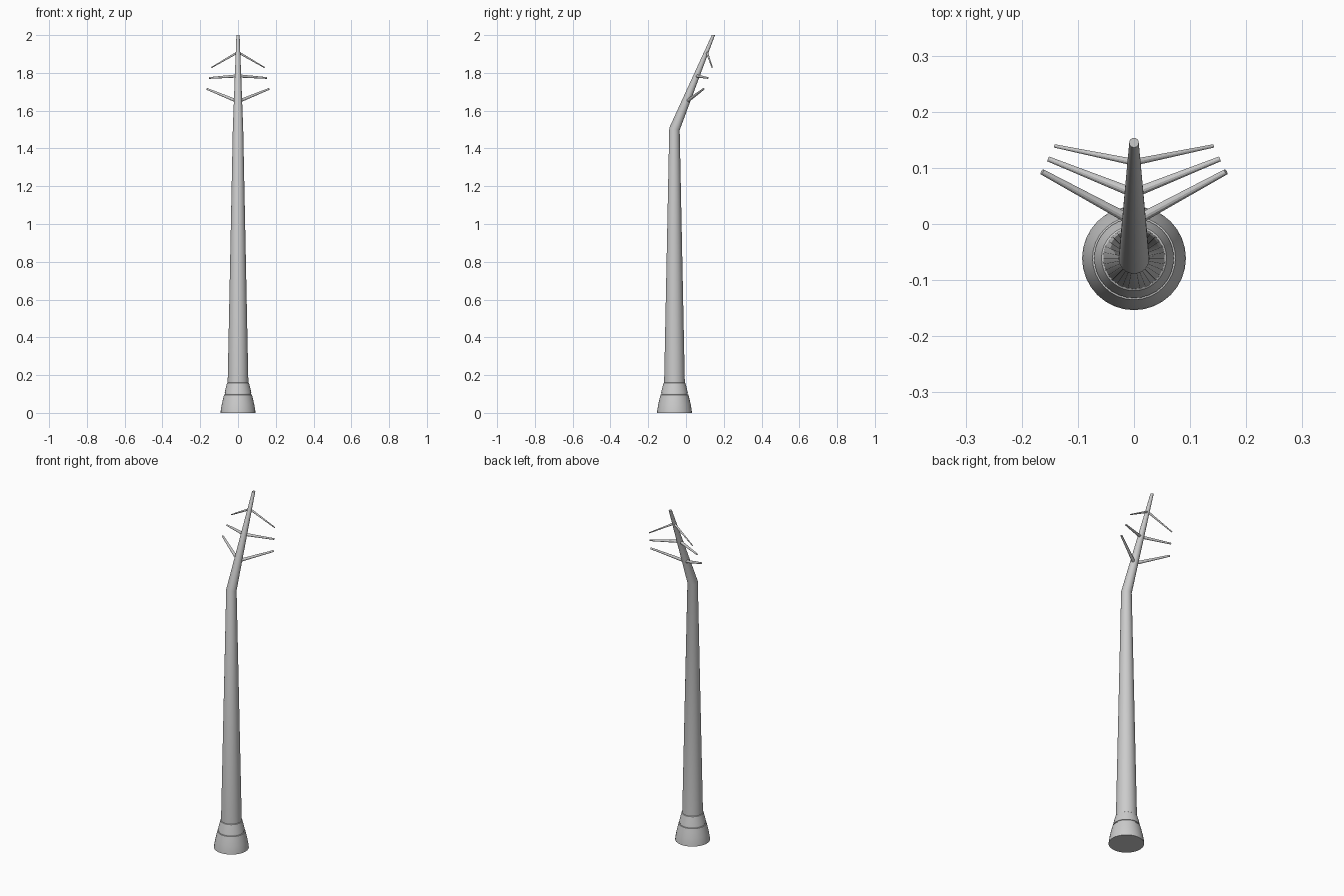
import bpy, bmesh
from math import sin, cos, pi
from mathutils import Vector

if "Cube" in bpy.data.objects:
    bpy.data.objects.remove(bpy.data.objects["Cube"])

BASE_Y = -0.061


def finish(name, bm):
    bmesh.ops.recalc_face_normals(bm, faces=bm.faces)
    me = bpy.data.meshes.new(name)
    bm.to_mesh(me)
    bm.free()
    ob = bpy.data.objects.new(name, me)
    bpy.context.collection.objects.link(ob)
    bpy.ops.object.select_all(action='DESELECT')
    ob.select_set(True)
    bpy.context.view_layer.objects.active = ob
    bpy.ops.object.shade_smooth_by_angle(angle=0.5)
    return ob


def loft(name, rings, n=32):
    """Skin closed rings given as (centre, radius, side axis, other axis)."""
    bm = bmesh.new()
    loops = []
    for c, r, u, v in rings:
        loops.append([bm.verts.new(Vector(c) + r * (cos(2*pi*i/n) * Vector(u) + sin(2*pi*i/n) * Vector(v)))
                      for i in range(n)])
    for a, b in zip(loops, loops[1:]):
        for i in range(n):
            j = (i + 1) % n
            bm.faces.new((a[i], a[j], b[j], b[i]))
    bm.faces.new(loops[0])
    bm.faces.new(loops[-1])
    return finish(name, bm)


X, Y = (1, 0, 0), (0, 1, 0)

# flared foot with a narrow groove
foot = [(0.0925, 0), (0.091, 0.015), (0.086, 0.045), (0.079, 0.075), (0.074, 0.096),
        (0.069, 0.097), (0.068, 0.104), (0.071, 0.105), (0.064, 0.135), (0.058, 0.158), (0.055, 0.16)]
loft("foot", [((0, BASE_Y, z), r, X, Y) for r, z in foot])

# tapered pole with a mitred bend near the top
loft("pole", [((0, BASE_Y, 0.15), 0.055, X, Y),
              ((0, BASE_Y, 1.503), 0.0275, X, (0, 1, -0.22)),
              ((0, 0.145, 2.0), 0.0085, X, Y)])

# three pairs of side spikes: root, tip, root radius, tip radius
spikes = [("lower_spike", (0, 0.004, 1.648), (0.164, 0.093, 1.715), 0.009, 0.005),
          ("middle_spike", (0, 0.055, 1.784), (0.153, 0.116, 1.773), 0.0085, 0.0045),
          ("upper_spike", (0, 0.110, 1.910), (0.141, 0.139, 1.828), 0.006, 0.003)]
for name, a, b, r1, r2 in spikes:
    for s, side in ((1, "right"), (-1, "left")):
        p, q = Vector((s*a[0], a[1], a[2])), Vector((s*b[0], b[1], b[2]))
        d = (q - p).normalized()
        u = d.cross(Vector((0, 0, 1))).normalized()
        v = d.cross(u)
        loft(name + "_" + side, [(p, r1, u, v), (q, r2, u, v)], 12)
